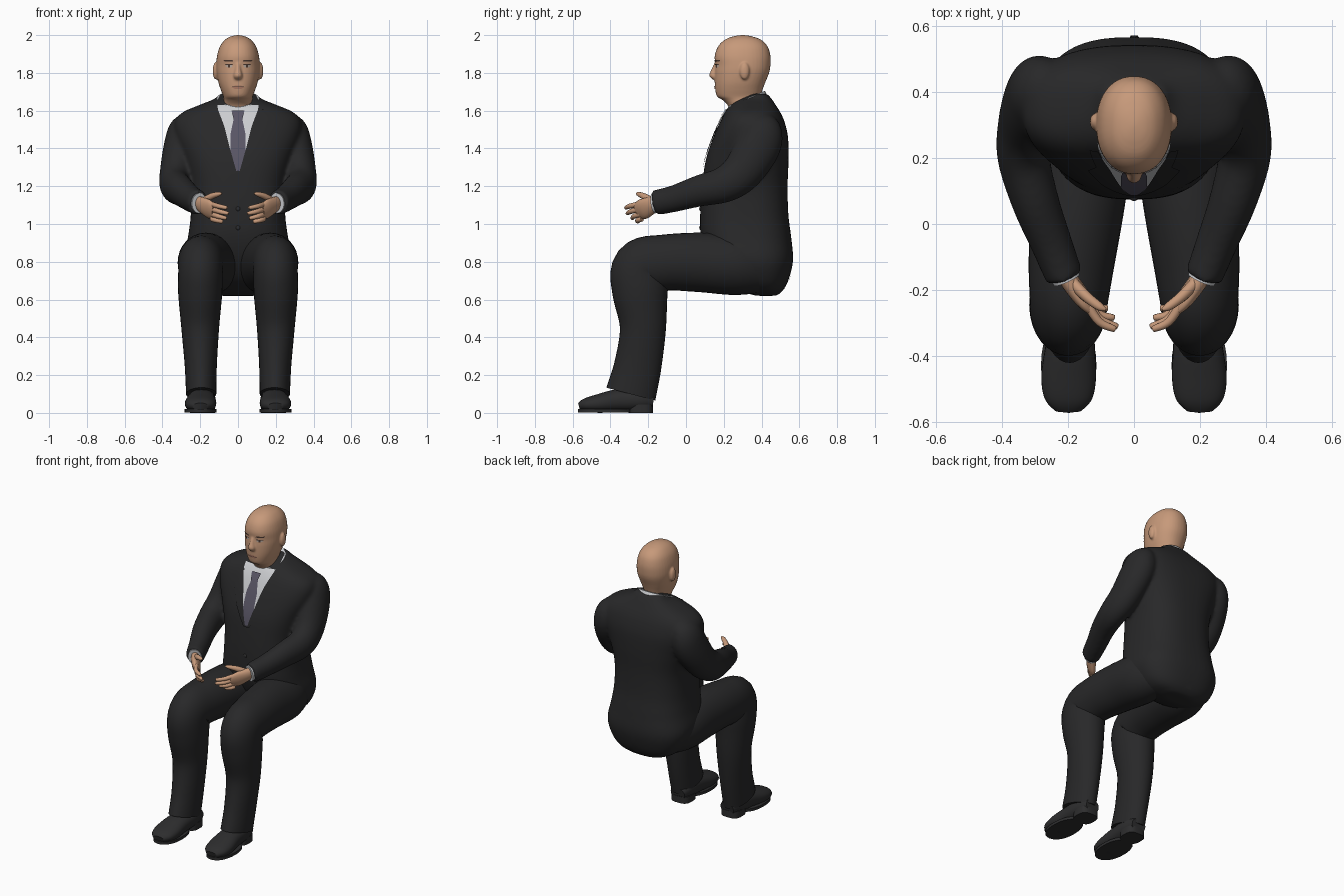
import bpy, bmesh, math
from mathutils import Vector

cube = bpy.data.objects.get("Cube")
if cube:
    bpy.data.objects.remove(cube, do_unlink=True)


def material(name, r, g, b):
    mat = bpy.data.materials.new(name)
    mat.use_nodes = True
    mat.diffuse_color = (r, g, b, 1)
    node = mat.node_tree.nodes["Principled BSDF"]
    node.inputs["Base Color"].default_value = (r, g, b, 1)
    node.inputs["Roughness"].default_value = 0.8
    return mat


SUIT = material("charcoal suit", 0.021, 0.021, 0.022)
SHOE = material("shoe leather", 0.026, 0.026, 0.027)
SHIRT = material("shirt white", 0.6, 0.61, 0.63)
TIE = material("tie purple grey", 0.1, 0.092, 0.13)
SKIN = material("skin", 0.57, 0.32, 0.195)
LIPS = material("lips", 0.42, 0.2, 0.135)
BROW = material("brow dark", 0.07, 0.04, 0.03)
EYE = material("eye white", 0.45, 0.38, 0.33)


def finish(name, bm, mat):
    mesh = bpy.data.meshes.new(name)
    bm.to_mesh(mesh)
    bm.free()
    mesh.materials.append(mat)
    obj = bpy.data.objects.new(name, mesh)
    bpy.context.collection.objects.link(obj)
    bpy.ops.object.select_all(action="DESELECT")
    obj.select_set(True)
    bpy.context.view_layer.objects.active = obj
    bpy.ops.object.shade_smooth_by_angle(angle=math.radians(50))
    return obj


def spline(points, steps=6):
    """Smooth curve through tuples of any length."""
    pts = [Vector(p) for p in points]
    out = []
    for i in range(len(pts) - 1):
        a, b = pts[max(i - 1, 0)], pts[i]
        c, d = pts[i + 1], pts[min(i + 2, len(pts) - 1)]
        for k in range(steps):
            t = k / steps
            out.append(b + (c - a) * (t / 2) + (a - b * 2.5 + c * 2 - d / 2) * t ** 2
                       + ((b - c) * 1.5 + (d - a) / 2) * t ** 3)
    return out + [pts[-1]]


def loft(name, points, mat, side=1, flat=False, power=2, sides=32, steps=6):
    """Skin through rings of (x, y, z, half width, half depth)."""
    path = spline(points, steps)
    bm = bmesh.new()
    rings = []
    for i, p in enumerate(path):
        u, v = Vector((1, 0, 0)), Vector((0, 1, 0))
        if not flat:
            ahead, behind = path[min(i + 1, len(path) - 1)], path[max(i - 1, 0)]
            t = Vector((ahead - behind)[:3]).normalized()
            u = (u - t * u.dot(t)).normalized()
            v = t.cross(u)
        ring = []
        for k in range(sides):
            angle = math.tau * k / sides
            c, s = math.cos(angle), math.sin(angle)
            co = Vector(p[:3])
            co += u * p[3] * math.copysign(abs(c) ** (2 / power), c)
            co += v * p[4] * math.copysign(abs(s) ** (2 / power), s)
            ring.append(bm.verts.new((co.x * side, co.y, max(co.z, 0))))
        rings.append(ring)
    for low, high in zip(rings, rings[1:]):
        for k in range(sides):
            n = (k + 1) % sides
            bm.faces.new((low[k], low[n], high[n], high[k]))
    bm.faces.new(rings[0])
    bm.faces.new(rings[-1])
    bmesh.ops.recalc_face_normals(bm, faces=bm.faces)
    return finish(name, bm, mat)


def body(rows):
    """Turn (z, half width, front y, back y) rows into loft rings."""
    return [(0, (f + b) / 2, z, w, (b - f) / 2) for z, w, f, b in rows]


def sheet(name, rings, power, rows, mat, lift, side=1, face=-1):
    """Thin plate following a lofted body; rows are (z, x start, x end)."""
    path = spline(rings)
    bm = bmesh.new()
    grid = []
    dense = [Vector(a).lerp(Vector(b), k / 6) for a, b in zip(rows, rows[1:]) for k in range(6)]
    for z, x0, x1 in dense + [Vector(rows[-1])]:
        for a, b in zip(path, path[1:]):
            if a[2] <= z <= b[2]:
                p = a.lerp(b, (z - a[2]) / (b[2] - a[2]))
        line = []
        for k in range(9):
            x = x0 + (x1 - x0) * k / 8
            curve = max(1 - min(abs(x / p[3]), 1) ** power, 0) ** (1 / power)
            line.append(bm.verts.new((x * side, p[1] + face * (p[4] * curve + lift), z)))
        grid.append(line)
    for a, b in zip(grid, grid[1:]):
        for k in range(8):
            bm.faces.new((a[k], a[k + 1], b[k + 1], b[k]))
    bm.normal_update()
    if sum(f.normal.y for f in bm.faces) * face < 0:
        bmesh.ops.reverse_faces(bm, faces=bm.faces)
    return finish(name, bm, mat)


def ellipsoid(name, at, size, mat):
    bm = bmesh.new()
    bmesh.ops.create_uvsphere(bm, u_segments=20, v_segments=12, radius=1)
    bmesh.ops.scale(bm, vec=size, verts=bm.verts)
    bmesh.ops.translate(bm, vec=at, verts=bm.verts)
    return finish(name, bm, mat)


def blend(name, parts, voxel, rounds):
    """Join overlapping parts into one soft skin."""
    bpy.ops.object.select_all(action="DESELECT")
    for part in parts:
        part.select_set(True)
    bpy.context.view_layer.objects.active = parts[0]
    bpy.ops.object.join()
    parts[0].name = name
    remesh = parts[0].modifiers.new("skin", "REMESH")
    remesh.mode = "VOXEL"
    remesh.voxel_size = voxel
    remesh.use_smooth_shade = True
    smooth = parts[0].modifiers.new("soften", "SMOOTH")
    smooth.factor = 0.5
    smooth.iterations = rounds


# Jacket body
CUT = 2.6
torso = body([(.62, .1, .37, .48), (.65, .19, .28, .515), (.71, .25, .19, .545),
              (.81, .285, .12, .567), (.93, .265, .08, .557), (1.05, .25, .075, .542),
              (1.2, .25, .085, .538), (1.34, .285, .105, .543), (1.46, .33, .145, .54),
              (1.54, .335, .18, .522), (1.59, .295, .207, .5), (1.63, .205, .237, .475),
              (1.66, .13, .28, .455), (1.69, .095, .35, .43)])
jacket = [loft("jacket_body", torso, SUIT, flat=True, power=CUT, sides=48)]

# Shirt front, tie and back vent
sheet("shirt_front", torso, CUT, [(1.28, -.01, .01), (1.4, -.047, .047), (1.5, -.072, .072),
                                  (1.6, -.105, .105), (1.63, -.11, .11)], SHIRT, .003)
sheet("tie_blade", torso, CUT, [(1.28, -.009, .009), (1.39, -.04, .04), (1.48, -.039, .039),
                                (1.56, -.022, .022)], TIE, .008)
sheet("tie_knot", torso, CUT, [(1.55, -.022, .022), (1.6, -.034, .034)], TIE, .015)
sheet("back_vent", torso, CUT, [(.65, -.02, .025), (.9, -.005, .005)], SUIT, .004, face=1)
for z in (1.08, .98):
    ellipsoid("jacket_button", (0, .077, z), (.012, .007, .012), SHOE)

# Shirt collar and head with neck
loft("shirt_collar", [(0, .355, 1.58, .125, .115), (0, .32, 1.665, .113, .105)], SHIRT)
head = body([(1.55, .085, .24, .41), (1.62, .08, .225, .4), (1.655, .076, .195, .395),
             (1.675, .078, .165, .395), (1.71, .091, .155, .405), (1.75, .104, .152, .42),
             (1.8, .113, .152, .44), (1.84, .115, .155, .447), (1.89, .111, .152, .447),
             (1.94, .096, .17, .432), (1.975, .069, .205, .398), (1.993, .038, .25, .35),
             (2, .006, .29, .31)])
face = [loft("head", head, SKIN, flat=True, power=2.2, sides=40)]
face.append(loft("nose", [(0, .172, 1.865, .013, .016), (0, .157, 1.82, .016, .022),
                          (0, .149, 1.785, .024, .026), (0, .158, 1.764, .018, .014)],
                 SKIN, flat=True, sides=16))
sheet("mouth", head, 2.2, [(1.715, -.018, .018), (1.725, -.035, .035), (1.734, -.014, .014)], LIPS, .003)
sheet("mouth_line", head, 2.2, [(1.724, -.033, .033), (1.727, -.033, .033)], BROW, .004)

for side, label in ((1, "left_"), (-1, "right_")):
    # Face details
    sheet(label + "eye", head, 2.2, [(1.829, .035, .055), (1.836, .027, .068), (1.842, .035, .06)],
          EYE, .002, side)
    sheet(label + "iris", head, 2.2, [(1.829, .042, .054), (1.842, .042, .054)], BROW, .004, side)
    sheet(label + "eyelid", head, 2.2, [(1.841, .026, .07), (1.846, .03, .066)], BROW, .004, side)
    sheet(label + "eyebrow", head, 2.2, [(1.859, .024, .07), (1.868, .03, .078)], BROW, .004, side)
    face.append(ellipsoid(label + "ear", (.118 * side, .31, 1.81), (.016, .026, .046), SKIN))

    # Lapel and collar wing
    sheet(label + "lapel", torso, CUT, [(1.27, 0, .02), (1.4, .043, .1), (1.5, .068, .14),
                                        (1.53, .077, .115), (1.61, .108, .135)], SUIT, .007, side)
    sheet(label + "collar_wing", torso, CUT, [(1.53, .06, .065), (1.56, .036, .08),
                                              (1.61, .028, .105)], SHIRT, .009, side)

    # Sleeve, cuff and hand
    jacket.append(loft(label + "sleeve", [
        (.235, .405, 1.55, .05, .06), (.275, .405, 1.5, .088, .105), (.298, .38, 1.41, .095, .12),
        (.325, .3, 1.28, .088, .108), (.335, .205, 1.21, .08, .096), (.3, .07, 1.175, .072, .083),
        (.25, -.06, 1.135, .063, .071), (.21, -.163, 1.112, .057, .067)], SUIT, side))
    loft(label + "shirt_cuff", [(.235, -.1, 1.12, .044, .05), (.204, -.17, 1.11, .043, .054)], SHIRT, side)
    loft(label + "palm", [(.215, -.14, 1.115, .028, .035), (.19, -.18, 1.1, .028, .045),
                          (.155, -.225, 1.08, .024, .054), (.125, -.255, 1.065, .016, .045)], SKIN, side, sides=20)
    tips = [(.057, -.32, 1.085), (.05, -.312, 1.055), (.06, -.285, 1.03), (.08, -.255, 1.012)]
    for i, (x, y, z) in enumerate(tips):
        root = Vector((.138, -.25 + i * .006, 1.105 - i * .026))
        tip = Vector((x, y, z))
        mid = root.lerp(tip, .5) + Vector((.008, -.012, 0))
        loft(label + "finger", [(*root, .014, .014), (*mid, .013, .013), (*tip.lerp(mid, .1), .01, .01),
                                (*tip, .004, .004)], SKIN, side, sides=12, steps=4)
    loft(label + "thumb", [(.185, -.18, 1.12, .018, .02), (.145, -.22, 1.145, .016, .017),
                           (.105, -.25, 1.158, .013, .012), (.085, -.26, 1.162, .004, .004)],
         SKIN, side, sides=12)

    # Trouser leg
    loft(label + "trouser_leg", [(.12, .44, .77, .11, .13), (.15, .27, .782, .15, .158),
                                 (.17, .07, .797, .143, .157), (.19, -.12, .795, .13, .148),
                                 (.198, -.238, .765, .118, .152), (.2, -.243, .64, .117, .147),
                                 (.2, -.228, .45, .1, .122), (.197, -.255, .25, .085, .125),
                                 (.195, -.292, .1, .08, .134)], SUIT, side)

    # Shoe with sole and heel
    loft(label + "shoe_upper", [(.185, -.175, .06, .05, .04), (.188, -.24, .07, .068, .06),
                                (.193, -.36, .065, .074, .06), (.198, -.46, .05, .083, .05),
                                (.199, -.53, .042, .072, .036), (.199, -.566, .033, .04, .02)],
         SHOE, side, power=2.2)
    loft(label + "shoe_sole", [(.198, -.43, z, .084, .143) for z in (.002, .02)],
         SHOE, side, flat=True, power=2.2, steps=1)
    loft(label + "shoe_heel", [(.187, -.24, z, .066, .065) for z in (0, .045)],
         SHOE, side, flat=True, power=3, steps=1)

blend("jacket", jacket, .011, 8)
blend("head", face, .006, 3)
